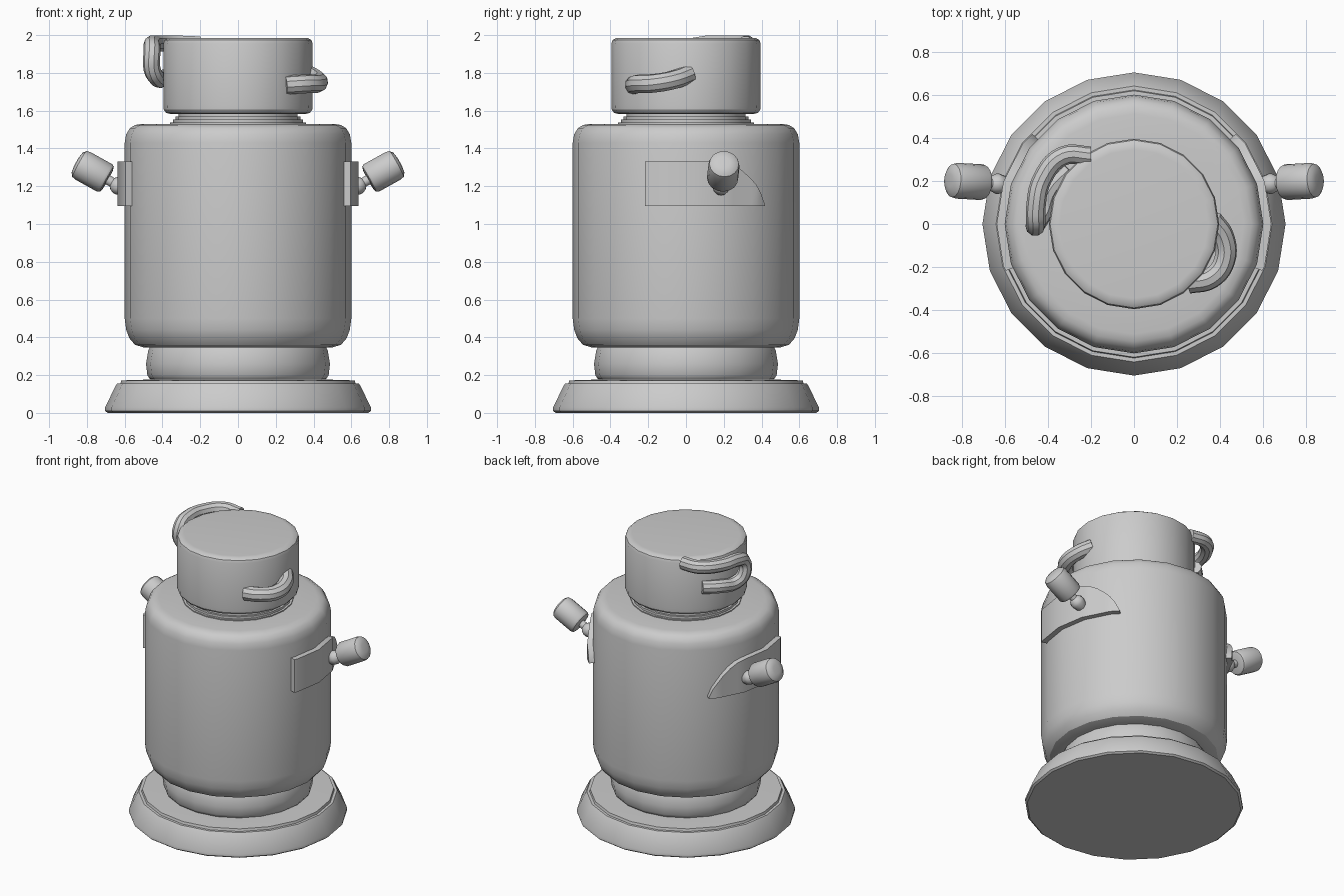
import bpy, bmesh, math
from mathutils import Vector, Matrix

if "Cube" in bpy.data.objects:
    bpy.data.objects.remove(bpy.data.objects["Cube"])

SIDES = 20


def finish(name, bm, matrix=None):
    """Turn a bmesh into a named, smooth-by-angle object."""
    bmesh.ops.remove_doubles(bm, verts=bm.verts, dist=1e-5)
    bmesh.ops.recalc_face_normals(bm, faces=bm.faces)
    if matrix:
        bm.transform(matrix)
        bmesh.ops.recalc_face_normals(bm, faces=bm.faces)
    me = bpy.data.meshes.new(name)
    bm.to_mesh(me)
    bm.free()
    ob = bpy.data.objects.new(name, me)
    bpy.context.collection.objects.link(ob)
    smooth(ob)
    return ob


def smooth(ob):
    bpy.ops.object.select_all(action='DESELECT')
    ob.select_set(True)
    bpy.context.view_layer.objects.active = ob
    bpy.ops.object.shade_smooth_by_angle(angle=math.radians(32))


def lathe(name, profile, matrix=None, sides=SIDES):
    """Revolve (radius, height) points around z and cap both ends."""
    bm = bmesh.new()
    rings = []
    for r, z in profile:
        rings.append([bm.verts.new((r * math.cos(2 * math.pi * i / sides),
                                    r * math.sin(2 * math.pi * i / sides), z))
                      for i in range(sides)])
    for a, b in zip(rings, rings[1:]):
        for i in range(sides):
            j = (i + 1) % sides
            bm.faces.new((a[i], a[j], b[j], b[i]))
    bm.faces.new(rings[0])
    bm.faces.new(rings[-1])
    return finish(name, bm, matrix)


def tube(name, points, radius):
    """Round bent bar through the given points."""
    cu = bpy.data.curves.new(name, 'CURVE')
    cu.dimensions = '3D'
    cu.bevel_depth = radius
    cu.bevel_resolution = 3
    cu.resolution_u = 5
    cu.use_fill_caps = True
    sp = cu.splines.new('BEZIER')
    sp.bezier_points.add(len(points) - 1)
    for bp, p in zip(sp.bezier_points, points):
        bp.co = p
        bp.handle_left_type = bp.handle_right_type = 'AUTO'
    ob = bpy.data.objects.new(name, cu)
    bpy.context.collection.objects.link(ob)
    bpy.ops.object.select_all(action='DESELECT')
    ob.select_set(True)
    bpy.context.view_layer.objects.active = ob
    bpy.ops.object.convert(target='MESH')
    smooth(bpy.context.view_layer.objects.active)


# Flared foot
lathe("base", [(0.69, 0), (0.703, 0.01), (0.703, 0.03), (0.65, 0.14),
               (0.64, 0.155), (0.622, 0.155), (0.618, 0.172), (0.45, 0.177)])
# Collar between foot and body
lathe("lower_collar", [(0.44, 0.16), (0.47, 0.183), (0.48, 0.2), (0.487, 0.26),
                       (0.475, 0.33), (0.46, 0.36)])
# Main body with rounded shoulders
lathe("body", [(0.45, 0.345), (0.50, 0.347), (0.545, 0.36), (0.575, 0.395),
               (0.592, 0.44), (0.60, 0.50), (0.60, 1.43), (0.592, 1.475),
               (0.572, 1.508), (0.545, 1.524), (0.51, 1.53), (0.3, 1.53)])
# Stepped neck
lathe("neck", [(0.36, 1.52), (0.36, 1.537), (0.345, 1.537), (0.345, 1.553),
               (0.33, 1.553), (0.33, 1.569), (0.315, 1.569), (0.315, 1.60)])
# Lid
lathe("lid", [(0.36, 1.583), (0.38, 1.588), (0.393, 1.605), (0.395, 1.63),
              (0.395, 1.955), (0.389, 1.973), (0.372, 1.984), (0.345, 1.986)])

# Bent bars on the lid
tube("short_lid_handle", [(0.36, 0.02, 1.795), (0.415, -0.06, 1.765),
                          (0.42, -0.17, 1.745), (0.36, -0.25, 1.742),
                          (0.25, -0.275, 1.735)], 0.05)
tube("looped_lid_handle", [(-0.20, 0.315, 1.95), (-0.33, 0.315, 1.955),
                           (-0.425, 0.21, 1.955), (-0.455, 0.08, 1.95),
                           (-0.455, 0.005, 1.92), (-0.455, 0.0, 1.82),
                           (-0.425, 0.05, 1.77), (-0.385, 0.16, 1.775),
                           (-0.30, 0.25, 1.78)], 0.045)

# Curved side plates: (angle in degrees, top height)
plate = [(-20, 1.33), (-18, 1.33), (0, 1.33), (18, 1.33), (23, 1.315), (28, 1.285),
         (33, 1.24), (36, 1.205), (39, 1.16), (41.5, 1.103)]


def facet_radius(deg, r):
    """Keep points on the flat facets of the 20-sided body."""
    half = 180 / SIDES
    off = deg % (2 * half) - half
    return r * math.cos(math.radians(half)) / math.cos(math.radians(off))


for side, label in ((1, "right"), (-1, "left")):
    bm = bmesh.new()
    cols = []
    for deg, top in plate:
        a = math.radians(deg)
        cols.append([bm.verts.new((side * facet_radius(deg, r) * math.cos(a),
                                   facet_radius(deg, r) * math.sin(a), z))
                     for r, z in ((0.585, 1.095), (0.637, 1.095), (0.637, top), (0.585, top))])
    for c, d in zip(cols, cols[1:]):
        for i in range(4):
            j = (i + 1) % 4
            bm.faces.new((c[i], c[j], d[j], d[i]))
    bm.faces.new(cols[0])
    bm.faces.new(cols[-1])
    finish(label + "_plate", bm)

    # Knob with stem, tilted up and outward
    axis = Vector((side * 0.865, 0.05, 0.48)).normalized()
    tilt = axis.to_track_quat('Z', 'Y').to_matrix().to_4x4()
    lathe(label + "_knob", [(0.06, 0), (0.076, 0.005), (0.083, 0.018), (0.083, 0.15),
                            (0.078, 0.172), (0.06, 0.185), (0.03, 0.19)],
          Matrix.Translation((side * 0.69, 0.193, 1.235)) @ tilt, 16)
    lathe(label + "_stem", [(0.025, -0.03), (0.04, 0.0), (0.047, 0.025), (0.047, 0.04),
                            (0.038, 0.06), (0.026, 0.07), (0.026, 0.12)],
          Matrix.Translation((side * 0.605, 0.185, 1.187)) @ tilt, 12)
